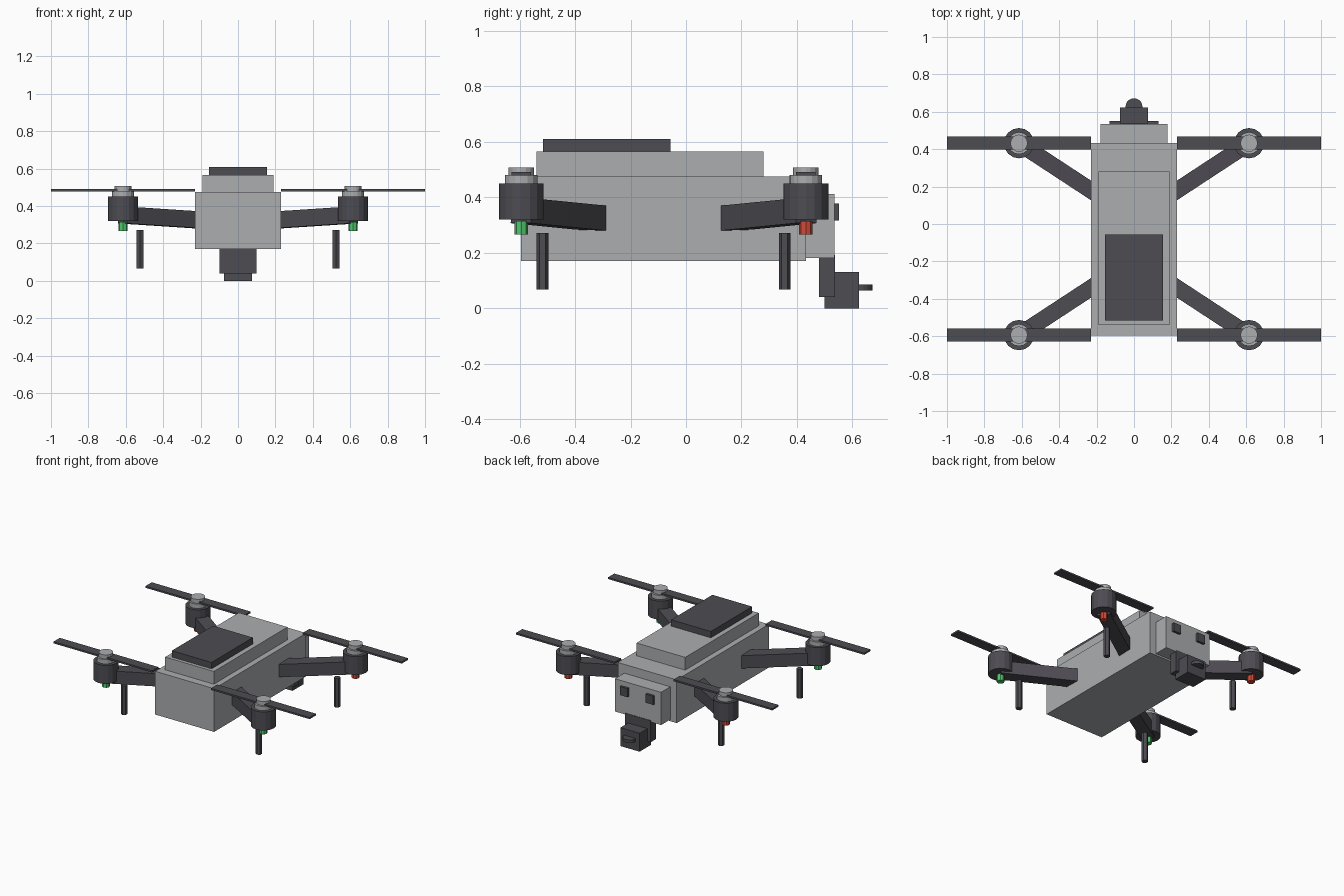
import bpy
from math import atan2, hypot
from mathutils import Vector, Euler

cube = bpy.data.objects.get("Cube")
if cube:
    bpy.data.objects.remove(cube, do_unlink=True)


def material(name, rgb):
    mat = bpy.data.materials.new(name)
    mat.use_nodes = True
    mat.diffuse_color = (*rgb, 1)
    shader = mat.node_tree.nodes["Principled BSDF"]
    shader.inputs["Base Color"].default_value = (*rgb, 1)
    shader.inputs["Roughness"].default_value = 0.6
    return mat


grey = material("light grey", (0.41, 0.42, 0.43))
dark = material("charcoal", (0.075, 0.072, 0.085))
green = material("green light", (0.08, 0.58, 0.15))
red = material("red light", (0.65, 0.07, 0.04))


def finish(name, mat):
    obj = bpy.context.object
    obj.name = name
    obj.data.materials.append(mat)
    return obj


def box(name, mat, x, y, z):
    """Box from its (low, high) range on each axis."""
    ranges = (x, y, z)
    bpy.ops.mesh.primitive_cube_add(size=1, location=[(a + b) / 2 for a, b in ranges])
    bpy.context.object.scale = [b - a for a, b in ranges]
    return finish(name, mat)


def post(name, mat, x, y, z, radius, sides=16):
    """Upright cylinder between two heights."""
    bpy.ops.mesh.primitive_cylinder_add(vertices=sides, radius=radius,
                                        depth=z[1] - z[0],
                                        location=(x, y, (z[0] + z[1]) / 2))
    return finish(name, mat)


def beam(name, mat, start, end, width, height):
    """Square-section bar between two points."""
    a, b = Vector(start), Vector(end)
    d = b - a
    pitch = -atan2(d.z, hypot(d.x, d.y))
    bpy.ops.mesh.primitive_cube_add(size=1, location=(a + b) / 2,
                                    rotation=Euler((0, pitch, atan2(d.y, d.x))))
    bpy.context.object.scale = (d.length, width, height)
    return finish(name, mat)


# Fuselage
box("body", grey, (-0.23, 0.23), (-0.595, 0.432), (0.17, 0.475))
box("upper_deck", grey, (-0.19, 0.19), (-0.54, 0.28), (0.475, 0.565))
box("battery", dark, (-0.155, 0.155), (-0.516, -0.056), (0.565, 0.61))
box("nose", grey, (-0.18, 0.18), (0.42, 0.535), (0.182, 0.413))

# Camera below the nose
box("gimbal", dark, (-0.1, 0.1), (0.48, 0.538), (0.04, 0.193))
box("camera", dark, (-0.075, 0.075), (0.5, 0.624), (0, 0.13))
post("lens", dark, 0, 0.627, (0.065, 0.085), 0.045, 20)

# Four rotor assemblies: arm, motor, propeller, light and leg
for side, sx in (("left", 1), ("right", -1)):
    box(f"sensor_{side}", dark, (sx * 0.1 - 0.03, sx * 0.1 + 0.03),
        (0.53, 0.551), (0.317, 0.378))
    for end, root_y, y, leg_y, lamp in (("nose", 0.16, 0.432, 0.356, red),
                                        ("tail", -0.322, -0.594, -0.518, green)):
        tag = f"{end}_{side}"
        x = sx * 0.615
        beam(f"arm_{tag}", dark, (sx * 0.2, root_y, 0.325), (x, y, 0.352), 0.088, 0.09)
        post(f"motor_{tag}", dark, x, y, (0.32, 0.45), 0.081)
        post(f"collar_{tag}", grey, x, y, (0.45, 0.48), 0.059)
        box(f"propeller_{tag}", dark, (x - 0.385, x + 0.385),
            (y - 0.035, y + 0.035), (0.479, 0.491))
        post(f"hub_cap_{tag}", grey, x, y, (0.48, 0.508), 0.046)
        post(f"light_{tag}", lamp, x, y, (0.266, 0.315), 0.025, 8)
        post(f"leg_{tag}", dark, sx * 0.525, leg_y, (0.067, 0.272), 0.0215, 6)
